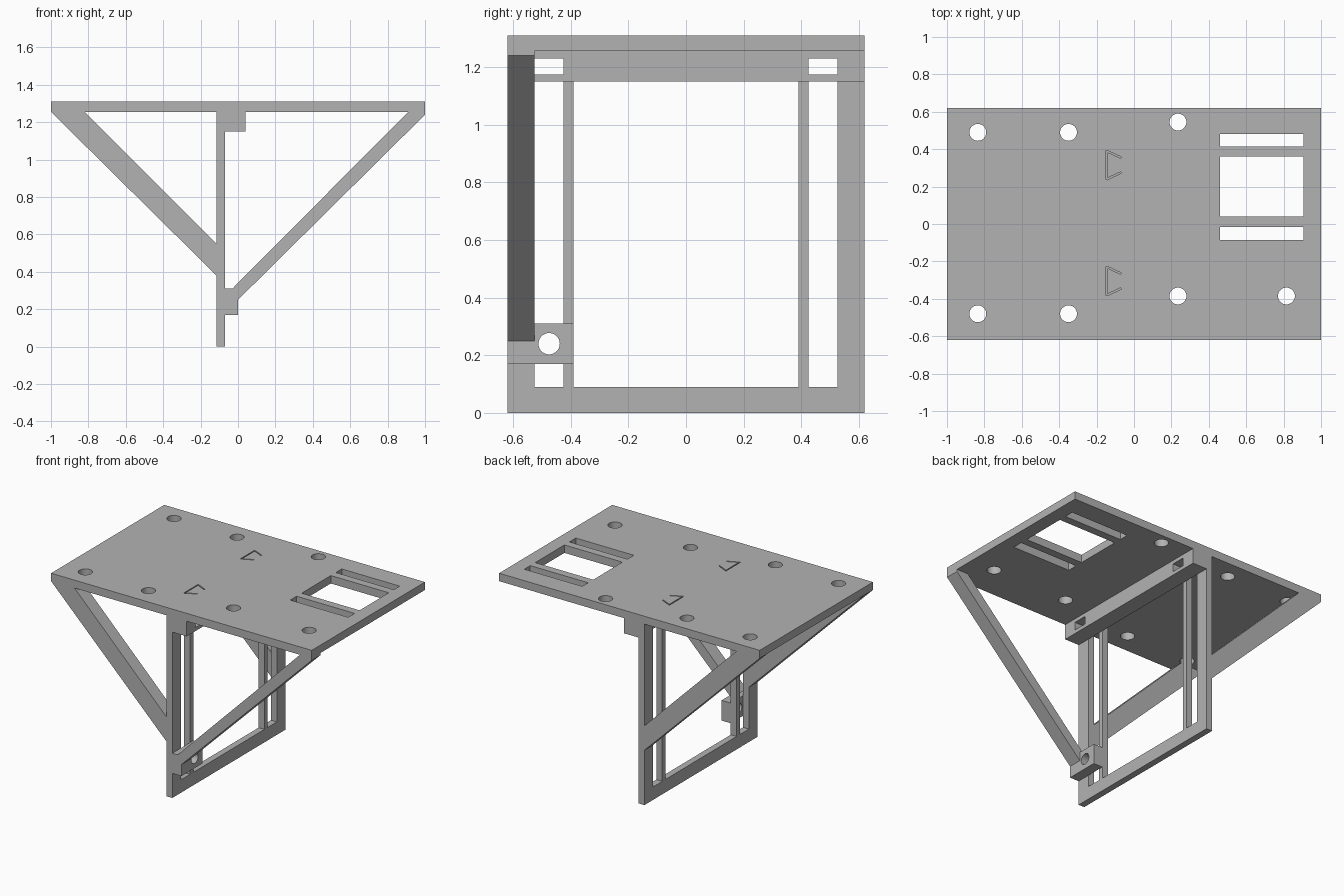
import bpy
import bmesh
from math import radians, hypot, atan2
from mathutils import Matrix, Vector

if "Cube" in bpy.data.objects:
    bpy.data.objects.remove(bpy.data.objects["Cube"], do_unlink=True)

grey = bpy.data.materials.new("matte grey")
grey.use_nodes = True
COLOUR = (0.45, 0.45, 0.45, 1)
grey.diffuse_color = COLOUR
grey.node_tree.nodes["Principled BSDF"].inputs["Base Color"].default_value = COLOUR

HALF = 0.62      # half depth of the stand
TOP, UNDER = 1.31, 1.255
POST_IN = 0.525  # inner side of the outer posts


def finish(name, bm):
    bmesh.ops.recalc_face_normals(bm, faces=bm.faces)
    mesh = bpy.data.meshes.new(name)
    bm.to_mesh(mesh)
    bm.free()
    mesh.materials.append(grey)
    obj = bpy.data.objects.new(name, mesh)
    bpy.context.collection.objects.link(obj)
    return obj


def box_into(bm, x, y, z, turn=None):
    mid = Vector([(a + b) / 2 for a, b in (x, y, z)])
    size = Vector([b - a for a, b in (x, y, z)])
    m = Matrix.Translation(mid) @ (turn or Matrix()) @ Matrix.Diagonal(size).to_4x4()
    bmesh.ops.create_cube(bm, size=1, matrix=m)


def box(name, x, y, z):
    bm = bmesh.new()
    box_into(bm, x, y, z)
    return finish(name, bm)


def prism(name, outline, y0, y1):
    """Extrude an x-z outline along y."""
    bm = bmesh.new()
    face = bm.faces.new([bm.verts.new((x, y0, z)) for x, z in outline])
    out = bmesh.ops.extrude_face_region(bm, geom=[face])["geom"]
    moved = [v for v in out if isinstance(v, bmesh.types.BMVert)]
    bmesh.ops.translate(bm, verts=moved, vec=(0, y1 - y0, 0))
    return finish(name, bm)


def cut(obj, bm):
    """Subtract everything in bm from obj."""
    cutter = finish("cutter", bm)
    cutter.hide_render = True
    mod = obj.modifiers.new("cut", 'BOOLEAN')
    mod.operation, mod.solver, mod.object = 'DIFFERENCE', 'EXACT', cutter
    bpy.context.view_layer.objects.active = obj
    bpy.ops.object.modifier_apply(modifier=mod.name)
    bpy.data.objects.remove(cutter, do_unlink=True)


def smooth(obj):
    bpy.ops.object.select_all(action='DESELECT')
    obj.select_set(True)
    bpy.context.view_layer.objects.active = obj
    bpy.ops.object.shade_smooth_by_angle(angle=radians(30))


# Top plate with round holes and rectangular windows
plate = box("top_plate", (-1, 1), (-HALF, HALF), (UNDER, TOP))
bm = bmesh.new()
for x, y in [(-0.835, 0.49), (-0.35, 0.49), (0.235, 0.545), (-0.835, -0.48),
             (-0.35, -0.48), (0.235, -0.385), (0.815, -0.385)]:
    bmesh.ops.create_cone(bm, cap_ends=True, segments=40, radius1=0.045, radius2=0.045,
                          depth=0.2, matrix=Matrix.Translation((x, y, TOP)))
for y in [(0.415, 0.48), (0.04, 0.36), (-0.085, -0.015)]:
    box_into(bm, (0.46, 0.905), y, (1.2, 1.4))
cut(plate, bm)

# Shallow three-sided grooves in the plate, one pair
for mid in (0.315, -0.305):
    for sx, sy, ex, ey in [(-0.145, -0.078, -0.145, 0.078),
                           (-0.145, 0.075, -0.07, 0.04), (-0.145, -0.075, -0.07, -0.04)]:
        bm = bmesh.new()
        cx, cy, half = (sx + ex) / 2, mid + (sy + ey) / 2, hypot(ex - sx, ey - sy) / 2
        box_into(bm, (cx - half, cx + half), (cy - 0.004, cy + 0.004), (TOP - 0.02, TOP + 0.02),
                 Matrix.Rotation(atan2(ey - sy, ex - sx), 4, 'Z'))
        cut(plate, bm)
smooth(plate)

# Upright frame with a wide opening and a narrow slot either side
frame = box("upright_frame", (-0.115, -0.07), (-HALF, HALF), (0, UNDER))
SLOTS = [(-POST_IN, -0.425), (0.425, POST_IN)]
bm = bmesh.new()
for y in SLOTS + [(-0.39, 0.39)]:
    box_into(bm, (-0.2, 0), y, (0.09, 1.23))
cut(frame, bm)

# Rail under the plate, pierced in line with the slots
rail = box("upper_rail", (-0.07, 0.04), (-HALF, HALF), (1.15, UNDER))
bm = bmesh.new()
for y in SLOTS:
    box_into(bm, (-0.2, 0.2), y, (1.175, 1.23))
cut(rail, bm)

# Pair of wide braces on the right side
wide = [(-1, UNDER), (-0.82, UNDER), (-0.115, 0.55), (-0.115, 0.38)]
prism("front_wide_brace", wide, -HALF, -POST_IN)
prism("back_wide_brace", wide, 0.535, HALF)

# Single slim brace on the left side
slim = [(-0.07, 0.17), (0, 0.17), (0, 0.25), (1, 1.24), (1, UNDER),
        (0.91, UNDER), (-0.03, 0.31), (-0.07, 0.31)]
prism("slim_brace", slim, -HALF, -POST_IN)

# Foot block of the slim brace with a bolt hole
block = box("bolt_block", (-0.07, 0), (-POST_IN, -0.39), (0.17, 0.31))
bm = bmesh.new()
bmesh.ops.create_cone(bm, cap_ends=True, segments=40, radius1=0.037, radius2=0.037, depth=0.4,
                      matrix=Matrix.Translation((-0.03, -0.475, 0.24)) @ Matrix.Rotation(radians(90), 4, 'Y'))
cut(block, bm)
smooth(block)
